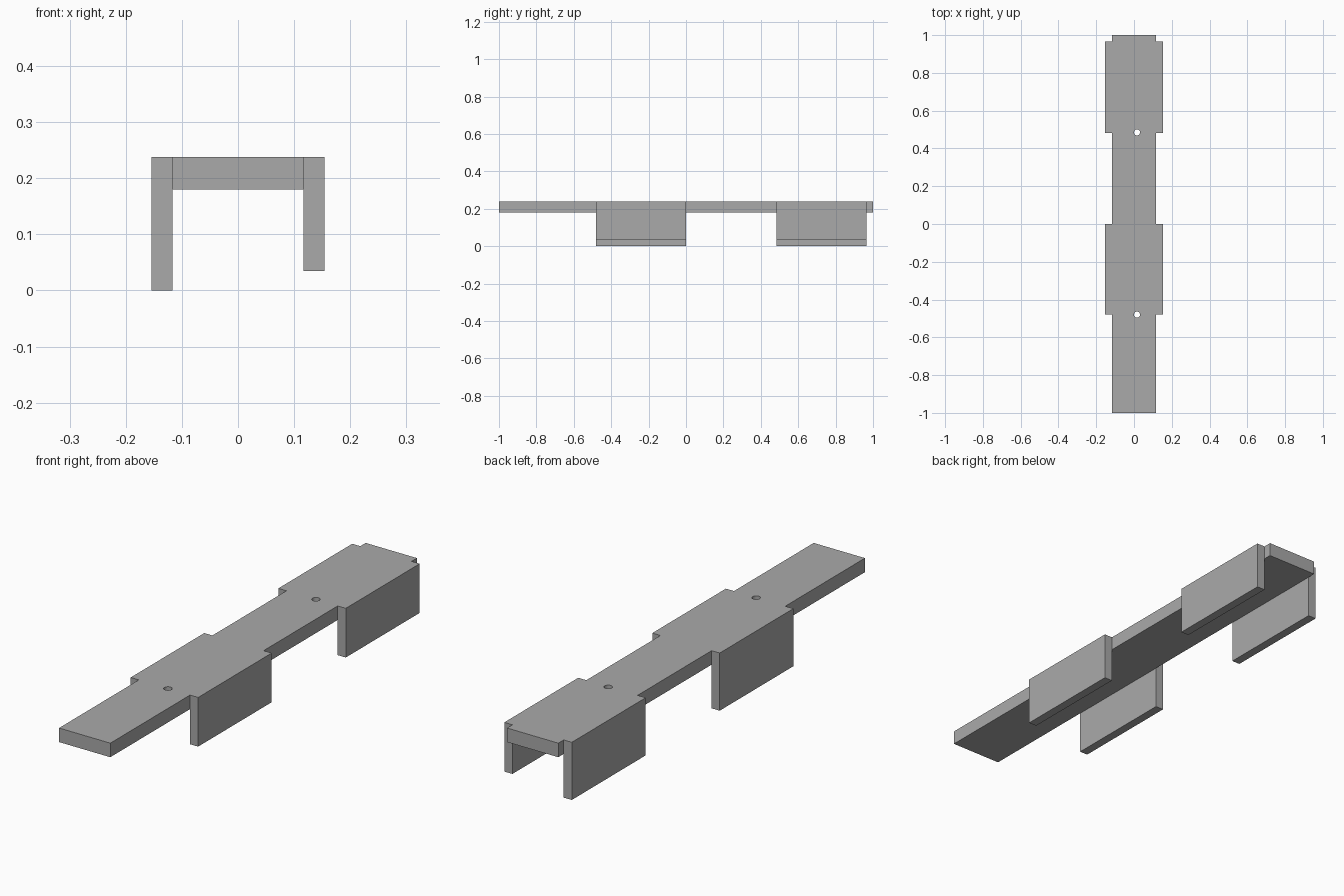
import bpy

default_cube = bpy.data.objects.get("Cube")
if default_cube:
    bpy.data.objects.remove(default_cube, do_unlink=True)

# Single grey finish
grey = bpy.data.materials.new("plain_grey")
grey.use_nodes = True
colour = (0.4, 0.4, 0.4, 1)
grey.diffuse_color = colour
grey.node_tree.nodes["Principled BSDF"].inputs["Base Color"].default_value = colour


def box(name, low, high):
    """Add a box spanning two opposite corners."""
    centre = [(a + b) / 2 for a, b in zip(low, high)]
    bpy.ops.mesh.primitive_cube_add(size=1, location=centre)
    obj = bpy.context.object
    obj.name = name
    obj.scale = [b - a for a, b in zip(low, high)]
    bpy.ops.object.transform_apply(location=False, rotation=False, scale=True)
    obj.data.materials.append(grey)
    return obj


TOP = 0.238
DECK_BOTTOM = 0.18
INNER = 0.117
OUTER = 0.154

# Long flat deck
deck = box("deck", (-INNER, -1, DECK_BOTTOM), (INNER, 1, TOP))

# Two pairs of hanging side panels, the right ones slightly deeper
for place, start, end in (("front", -0.48, 0.0), ("back", 0.483, 0.965)):
    box(place + "_right_panel", (-OUTER, start, 0), (-INNER, end, TOP))
    box(place + "_left_panel", (INNER, start, 0.035), (OUTER, end, TOP))

# Round through holes near the front end of each pair of panels
for place, y in (("front", -0.48), ("back", 0.485)):
    bpy.ops.mesh.primitive_cylinder_add(
        vertices=24, radius=0.016, depth=0.2, location=(0.016, y, 0.21))
    cutter = bpy.context.object
    cutter.name = place + "_hole_cutter"
    cutter.data.materials.append(grey)
    cutter.hide_render = True
    cut = deck.modifiers.new(place + "_hole", 'BOOLEAN')
    cut.operation = 'DIFFERENCE'
    cut.solver = 'EXACT'
    cut.object = cutter
    bpy.context.view_layer.objects.active = deck
    bpy.ops.object.modifier_apply(modifier=cut.name)
    bpy.data.objects.remove(cutter, do_unlink=True)
